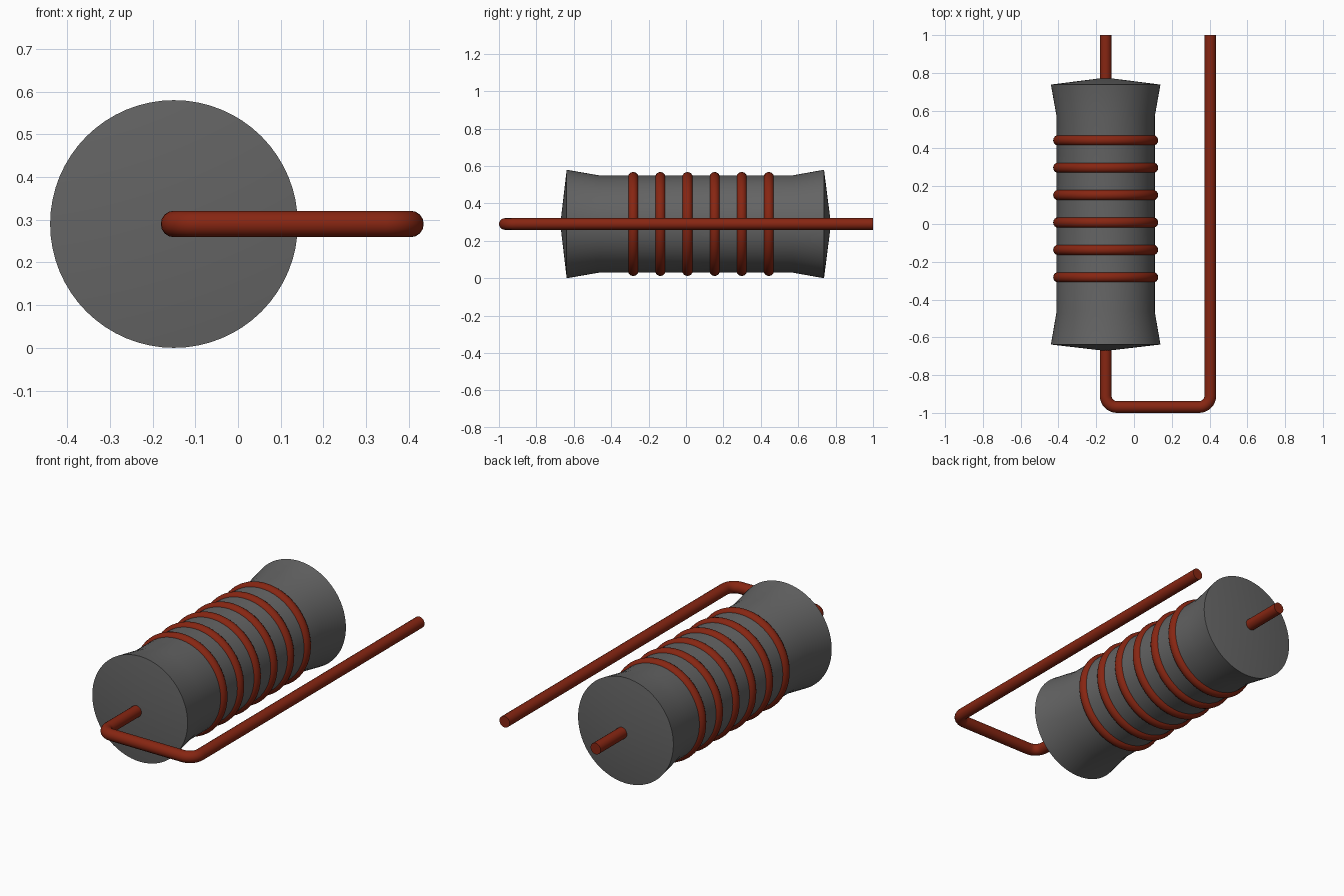
import bpy
import bmesh
import math
from mathutils import Matrix, Vector

cube = bpy.data.objects.get("Cube")
if cube:
    bpy.data.objects.remove(cube, do_unlink=True)

AXIS_X, AXIS_Z = -0.15, 0.29
WIRE_R = 0.031


def material(name, rgb):
    mat = bpy.data.materials.new(name)
    mat.use_nodes = True
    mat.diffuse_color = (*rgb, 1)
    mat.node_tree.nodes["Principled BSDF"].inputs["Base Color"].default_value = (*rgb, 1)
    return mat


def finish(obj, mat, angle):
    obj.data.materials.append(mat)
    bpy.ops.object.select_all(action='DESELECT')
    obj.select_set(True)
    bpy.context.view_layer.objects.active = obj
    bpy.ops.object.shade_smooth_by_angle(angle=math.radians(angle))


def lathe(name, profile, steps=64):
    """Spin (radius, y) points around the body's lengthwise axis."""
    bm = bmesh.new()
    verts = [bm.verts.new((AXIS_X + r, y, AXIS_Z)) for r, y in profile]
    edges = [bm.edges.new(pair) for pair in zip(verts, verts[1:])]
    bmesh.ops.spin(bm, geom=verts + edges, cent=(AXIS_X, 0, AXIS_Z),
                   axis=(0, 1, 0), angle=2 * math.pi, steps=steps)
    bmesh.ops.remove_doubles(bm, verts=bm.verts, dist=1e-4)
    bmesh.ops.recalc_face_normals(bm, faces=bm.faces)
    mesh = bpy.data.meshes.new(name)
    bm.to_mesh(mesh)
    bm.free()
    obj = bpy.data.objects.new(name, mesh)
    bpy.context.collection.objects.link(obj)
    return obj


grey = material("dark grey ceramic", (0.127, 0.127, 0.127))
copper = material("red copper", (0.242, 0.019, 0.006))

# Flared body with shallow conical ends
body = lathe("body", [(0, -0.672), (0.29, -0.638), (0.26, -0.465),
                      (0.26, 0.57), (0.29, 0.738), (0, 0.775)])
finish(body, grey, 25)

# Six evenly spaced winding rings
for i in range(6):
    bpy.ops.mesh.primitive_torus_add(
        major_radius=0.25, minor_radius=0.028, major_segments=64, minor_segments=16,
        location=(AXIS_X, -0.282 + 0.145 * i, AXIS_Z), rotation=(math.pi / 2, 0, 0))
    ring = bpy.context.object
    ring.name = f"winding_ring_{i + 1}"
    finish(ring, copper, 60)

# Lead wire: through the body, round two bends and back alongside
right_x, front_y, bend = 0.404, -1 + WIRE_R, 0.06
path = [(AXIS_X, 1.0)]
for cx, start in ((AXIS_X + bend, 180), (right_x - bend, 270)):
    for k in range(9):
        a = math.radians(start + 90 * k / 8)
        path.append((cx + bend * math.cos(a), front_y + bend + bend * math.sin(a)))
path.append((right_x, 1.0))

curve = bpy.data.curves.new("lead_wire", 'CURVE')
curve.dimensions = '3D'
curve.bevel_depth = WIRE_R
curve.bevel_resolution = 6
curve.use_fill_caps = True
spline = curve.splines.new('POLY')
spline.points.add(len(path) - 1)
for point, (x, y) in zip(spline.points, path):
    point.co = (x, y, AXIS_Z, 1)
wire = bpy.data.objects.new("lead_wire", curve)
bpy.context.collection.objects.link(wire)
bpy.ops.object.select_all(action='DESELECT')
wire.select_set(True)
bpy.context.view_layer.objects.active = wire
bpy.ops.object.convert(target='MESH')
finish(bpy.context.object, copper, 40)
